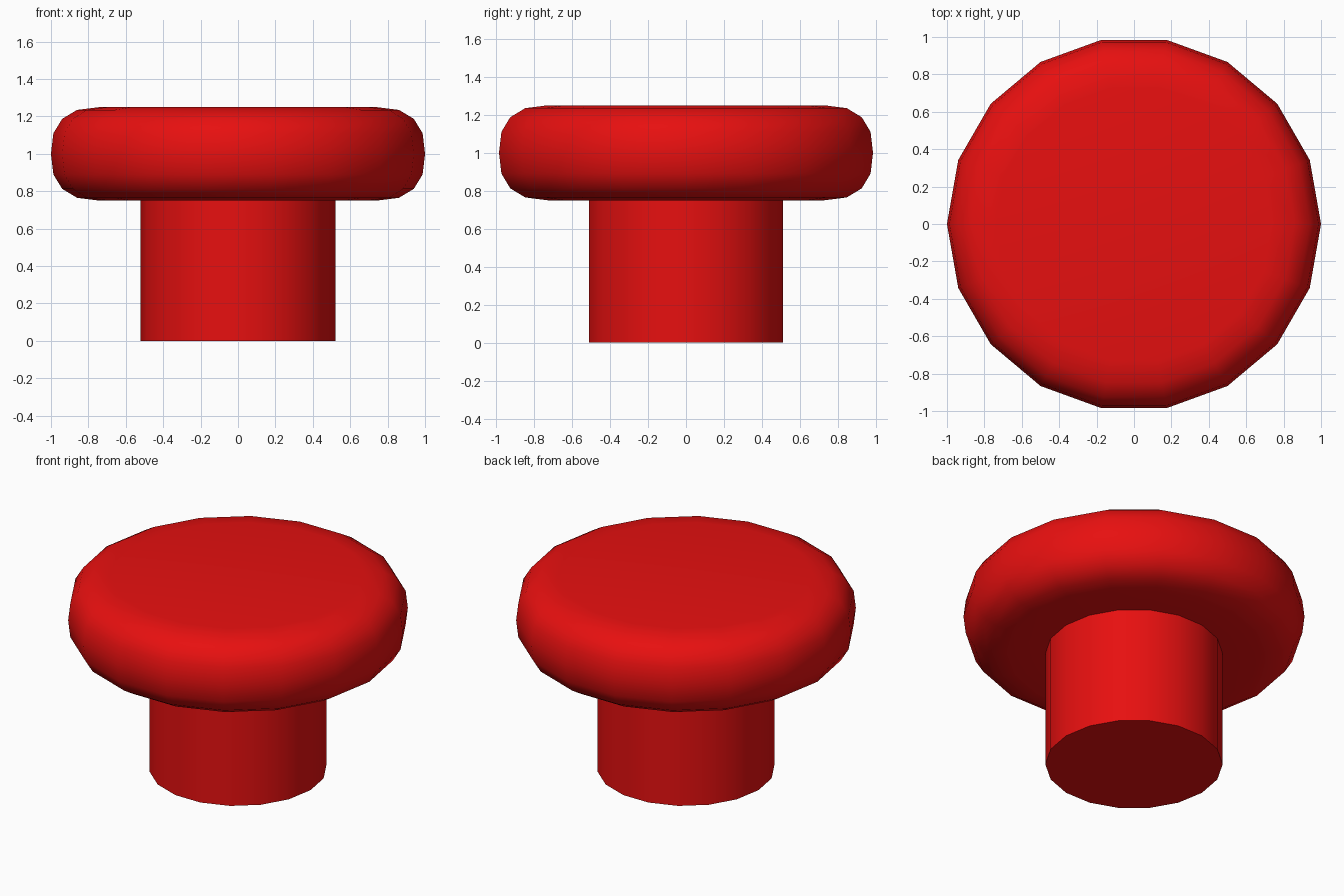
import bpy, bmesh
from math import cos, sin, pi, radians

if "Cube" in bpy.data.objects:
    bpy.data.objects.remove(bpy.data.objects["Cube"])

SIDES = 18

red = bpy.data.materials.new("red")
red.diffuse_color = (0.8, 0.005, 0.005, 1)
red.use_nodes = True
red.node_tree.nodes["Principled BSDF"].inputs["Base Color"].default_value = red.diffuse_color


def lathe(name, profile):
    """Revolve (radius, z) points around z; radius 0 makes a closed pole."""
    bm = bmesh.new()
    rings = []
    for r, z in profile:
        rings.append([bm.verts.new((r * cos(2 * pi * i / SIDES),
                                    r * sin(2 * pi * i / SIDES), z))
                      for i in range(SIDES)] if r else [bm.verts.new((0, 0, z))])
    for a, b in zip(rings, rings[1:]):
        for i in range(SIDES):
            j = (i + 1) % SIDES
            if len(a) == 1:
                bm.faces.new((a[0], b[j], b[i]))
            elif len(b) == 1:
                bm.faces.new((a[i], a[j], b[0]))
            else:
                bm.faces.new((a[i], a[j], b[j], b[i]))
    bmesh.ops.recalc_face_normals(bm, faces=bm.faces)
    mesh = bpy.data.meshes.new(name)
    bm.to_mesh(mesh)
    bm.free()
    mesh.materials.append(red)
    obj = bpy.data.objects.new(name, mesh)
    bpy.context.collection.objects.link(obj)
    bpy.ops.object.select_all(action='DESELECT')
    obj.select_set(True)
    bpy.context.view_layer.objects.active = obj
    bpy.ops.object.shade_smooth_by_angle(angle=radians(40))
    return obj


# rounded rim, mirrored about z = 1 for the cap
rim = [(0.74, 0.25), (0.86, 0.235), (0.94, 0.187), (0.987, 0.11)]
lower = [(r, 1 - h) for r, h in rim]
upper = [(r, 1 + h) for r, h in reversed(rim)]

# knob body: stem, underside, rounded cap and flat top in one skin
lathe("knob", [(0, 0), (0.52, 0), (0.52, 0.75)] + lower + [(1, 1)] + upper + [(0, 1.25)])
